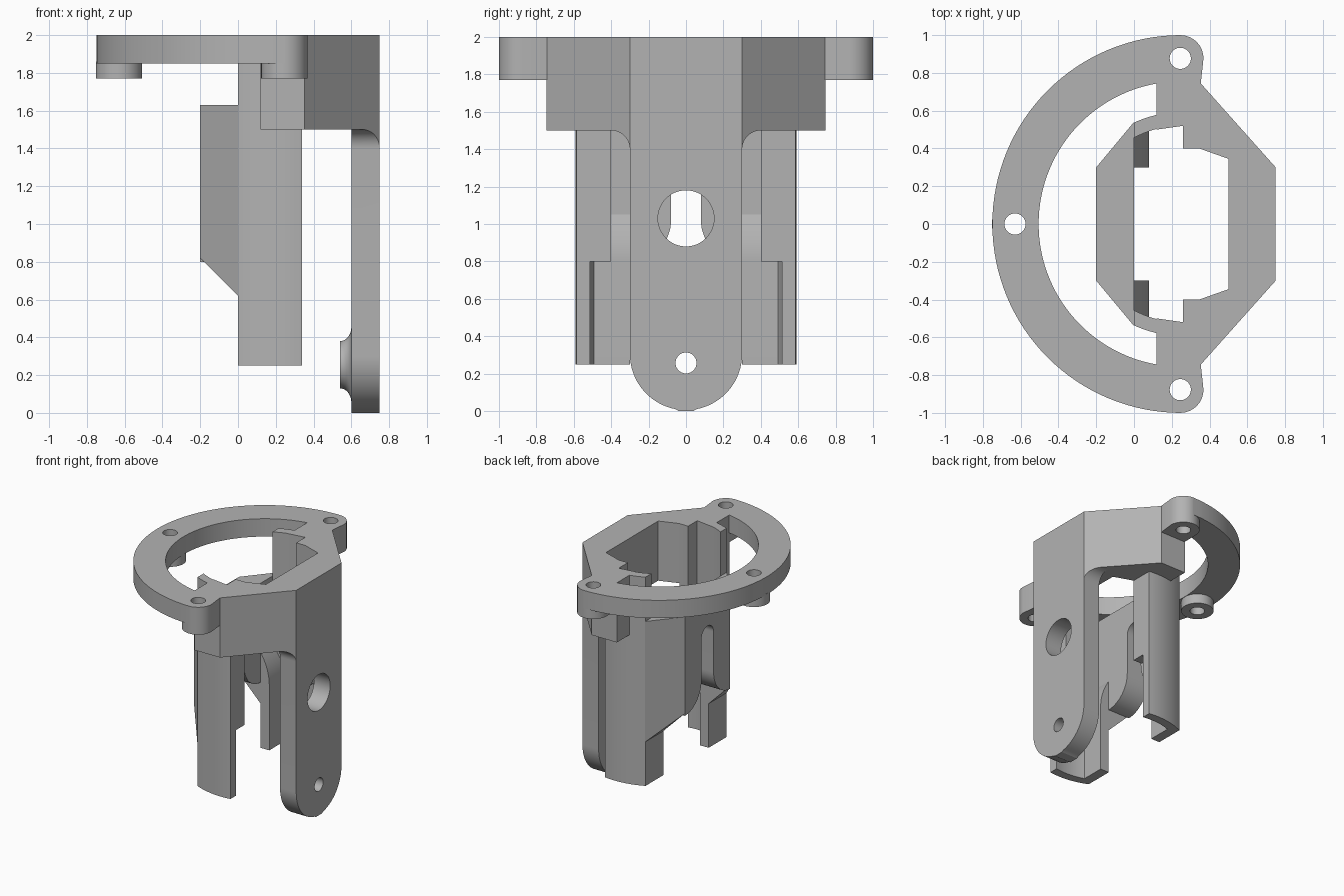
import bpy, bmesh, math
from mathutils import Vector, Matrix

cube = bpy.data.objects.get("Cube")
if cube:
    bpy.data.objects.remove(cube, do_unlink=True)

grey = bpy.data.materials.new("plain_grey")
grey.use_nodes = True
COLOUR = (0.45, 0.45, 0.45, 1)
grey.diffuse_color = COLOUR
grey.node_tree.nodes["Principled BSDF"].inputs["Base Color"].default_value = COLOUR

CX = 0.25  # centre of the ring and of the arm curves
AXES = {"x": lambda a, b, h: (h, a, b),
        "y": lambda a, b, h: (a, h, b),
        "z": lambda a, b, h: (a, b, h)}


def finish(name, bm):
    bmesh.ops.recalc_face_normals(bm, faces=bm.faces[:])
    me = bpy.data.meshes.new(name)
    bm.to_mesh(me)
    bm.free()
    me.materials.append(grey)
    ob = bpy.data.objects.new(name, me)
    bpy.context.collection.objects.link(ob)
    return ob


def prism(name, pts, axis, lo, hi, planes=()):
    """Extrude an outline along an axis, then trim it by (point, normal) planes."""
    bm = bmesh.new()
    place = AXES[axis]
    face = bm.faces.new([bm.verts.new(place(a, b, lo)) for a, b in pts])
    ext = bmesh.ops.extrude_face_region(bm, geom=[face])["geom"]
    verts = [v for v in ext if isinstance(v, bmesh.types.BMVert)]
    bmesh.ops.translate(bm, verts=verts, vec=Vector(place(0, 0, hi - lo)))
    for co, no in planes:
        geom = bm.verts[:] + bm.edges[:] + bm.faces[:]
        cut = bmesh.ops.bisect_plane(bm, geom=geom, plane_co=co, plane_no=no, clear_outer=True)
        edges = [e for e in cut["geom_cut"] if isinstance(e, bmesh.types.BMEdge)]
        bmesh.ops.holes_fill(bm, edges=edges)
    return finish(name, bm)


def arc(cx, cy, r, start, end, n=16):
    """Points on an arc, angles in degrees."""
    angles = [math.radians(start + (end - start) * i / n) for i in range(n + 1)]
    return [(cx + r * math.cos(t), cy + r * math.sin(t)) for t in angles]


def circle(cx, cy, r):
    return arc(cx, cy, r, 0, 360, 48)[:-1]


def mirrored(pts):
    """Close an outline given for positive first coordinate."""
    return pts + [(-a, b) for a, b in reversed(pts)]


def flip(pts, s):
    return [(x, s * y) for x, y in pts]


def drill(parts, pts, axis, lo, hi):
    cutter = prism("cutter", pts, axis, lo, hi)
    cutter.hide_render = True
    for ob in parts:
        mod = ob.modifiers.new("hole", "BOOLEAN")
        mod.operation, mod.solver, mod.object = "DIFFERENCE", "EXACT", cutter
        dg = bpy.context.evaluated_depsgraph_get()
        me = bpy.data.meshes.new_from_object(ob.evaluated_get(dg))
        ob.modifiers.clear()
        ob.data = me
    bpy.data.objects.remove(cutter, do_unlink=True)


parts = []

# Half ring with three screw bosses
ring = prism("half_ring", arc(CX, 0, 1, 90, 270, 64) + arc(CX, 0, 0.755, 270, 90, 64),
             "z", 1.85, 2)
rear_boss = prism("rear_boss", circle(-0.63, 0, 0.123), "z", 1.77, 1.86)
drill([ring, rear_boss], circle(-0.63, 0, 0.056), "z", 1.5, 2.2)
parts += [ring, rear_boss]
for s, side in ((1, "back"), (-1, "front")):
    outline = arc(0.245, 0.877, 0.123, 0, 180) + [(0.122, 0.74), (0.353, 0.74)]
    boss = prism(side + "_boss", flip(outline, s), "z", 1.77, 2)
    drill([ring, boss], circle(0.245, s * 0.877, 0.056), "z", 1.5, 2.2)
    parts.append(boss)

# Angular collar, open towards the ring
half = [(0.12, 0.5), (0.12, 0.745), (0.353, 0.745), (0.75, 0.3)]
inner = [(0.5, 0.345), (0.345, 0.4), (0.26, 0.4), (0.26, 0.52)]
parts.append(prism("collar", half + flip(half[::-1], -1) + flip(inner[::-1], -1) + inner,
                   "z", 1.5, 2))

# Long mounting plate with rounded foot and filleted top corners
side_pts = arc(0, 0.305, 0.3, -90, 0, 24) + arc(0.4, 1.4, 0.1, 180, 90, 10)
slope = Vector((0.445, 0.397, 0))
trims = [((0.75, s * 0.3, 0), (slope.x, s * slope.y, 0)) for s in (1, -1)]
plate = prism("mounting_plate", mirrored(side_pts[1:]) + [(0, 0.005)], "x", 0.6, 0.75, trims)
for v in plate.data.vertices:
    if v.co.z < 0.01:
        v.co.z = 0

# Flared boss on the inside of the plate
bm = bmesh.new()
steps = [math.radians(90 * i / 10) for i in range(11)]
profile = [(0.54, 0)] + [(0.54 + 0.06 * math.sin(t), 0.2 - 0.075 * math.cos(t)) for t in steps]
profile += [(0.65, 0.2), (0.65, 0)]
vs = [bm.verts.new((x, 0, 0.255 + r)) for x, r in profile]
es = [bm.edges.new(pair) for pair in zip(vs, vs[1:])]
bmesh.ops.spin(bm, geom=vs + es, cent=(0, 0, 0.255), axis=(1, 0, 0),
               angle=math.tau, steps=48, use_merge=True)
bmesh.ops.remove_doubles(bm, verts=bm.verts[:], dist=0.0001)
flare = finish("flared_boss", bm)
drill([plate, flare], circle(0, 0.257, 0.056), "x", 0.4, 0.9)
drill([plate], circle(0, 1.03, 0.15), "x", 0.55, 0.9)
parts += [plate, flare]

# Rear wall with an arched slot and rounded lower corners
wall = [(0.3, 1.63), (0.3, 0.8)] + arc(0.3, 1.02, 0.22, 270, 180) + arc(0, 1.36, 0.08, 0, 90, 10)
parts.append(prism("rear_wall", mirrored(wall[:-1]), "x", -0.2, 0))

# Curved arms, their front lips, lower flanges and angled cheeks
xs = [0.34 * i / 12 for i in range(13)]
bow = lambda r: [(x, math.sqrt(r * r - (x - CX) ** 2)) for x in xs]
curve = [(0.08 * (1 - t * t), 0.8 + 0.25 * t) for t in [i / 10 for i in range(11)]]
for s, side in ((1, "back"), (-1, "front")):
    parts.append(prism(side + "_arm", flip(bow(0.592) + bow(0.52)[::-1], s), "z", 0.25, 2))
    lip = [(0.26, 0.4), (0.34, 0.4), (0.34, 0.55), (0.26, 0.55)]
    parts.append(prism(side + "_lip", flip(lip, s), "z", 0.8, 2))
    parts.append(prism(side + "_flange", [(0, 0.25), (0.08, 0.25)] + curve,
                       "y", s * 0.3, s * 0.5))
    cheek = [(-0.2, 0.3), (0, 0.54), (0, 0.3)]
    parts.append(prism(side + "_cheek", flip(cheek, s), "z", 0.4, 1.63,
                       [((0, 0, 0.62), (-1, 0, -1))]))

# Smooth the curves and keep the edges crisp
bpy.ops.object.select_all(action="DESELECT")
for ob in parts:
    ob.select_set(True)
bpy.context.view_layer.objects.active = parts[0]
bpy.ops.object.shade_smooth_by_angle(angle=math.radians(25))
